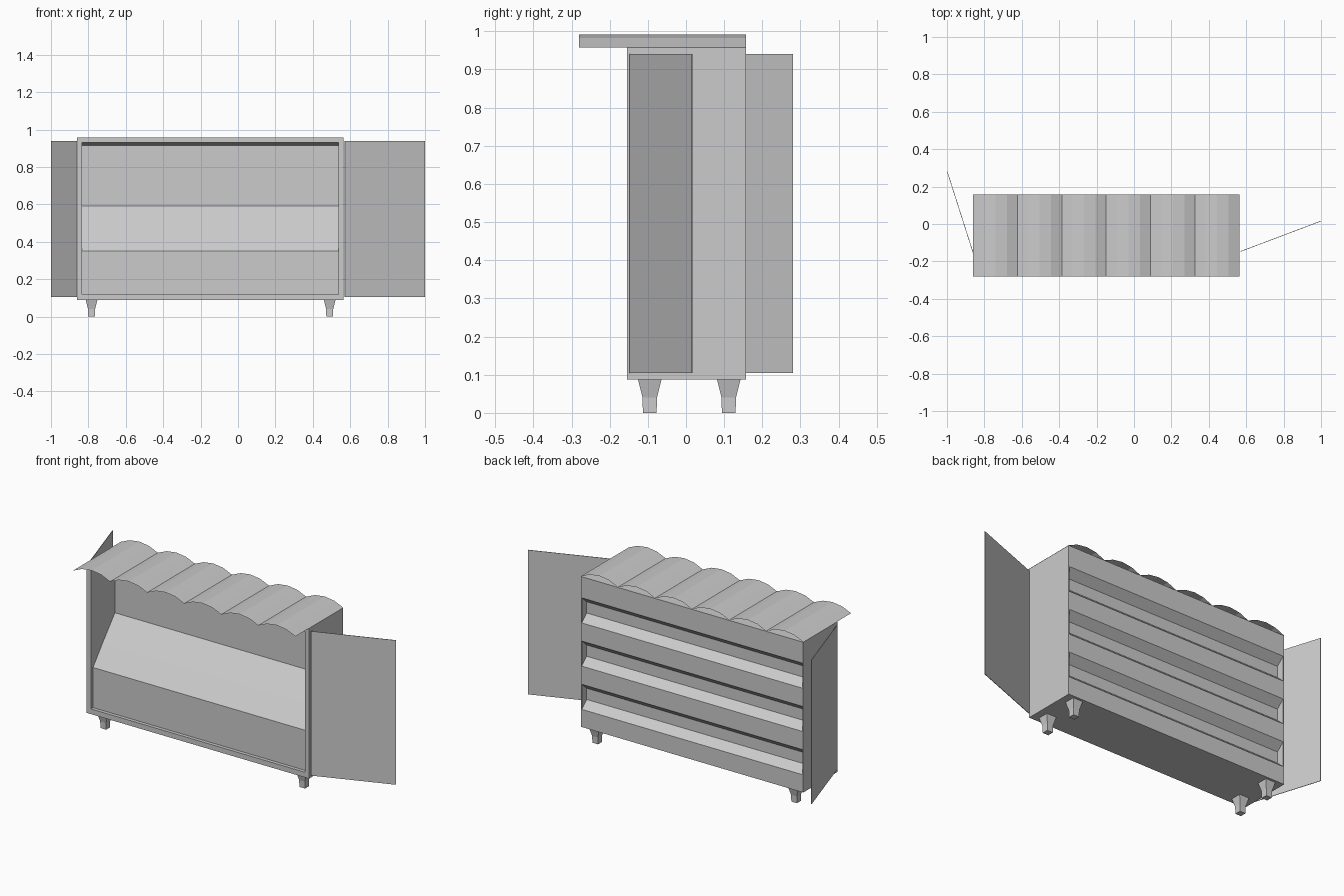
import bpy
import bmesh
import math
from mathutils import Vector

if "Cube" in bpy.data.objects:
    bpy.data.objects.remove(bpy.data.objects["Cube"], do_unlink=True)

GREY = (0.6, 0.6, 0.6, 1)
metal = bpy.data.materials.new("plain grey")
metal.use_nodes = True
metal.diffuse_color = GREY
metal.node_tree.nodes["Principled BSDF"].inputs["Base Color"].default_value = GREY

LEFT, RIGHT = -0.86, 0.563
FRONT, BACK = -0.155, 0.157
BOTTOM, TOP = 0.088, 0.957
SKIN = 0.006


def finish(name, bm, closed=True):
    if closed:
        bmesh.ops.recalc_face_normals(bm, faces=bm.faces)
    mesh = bpy.data.meshes.new(name)
    bm.to_mesh(mesh)
    bm.free()
    mesh.materials.append(metal)
    obj = bpy.data.objects.new(name, mesh)
    bpy.context.collection.objects.link(obj)
    return obj


def prism(name, outline, offset):
    """Extrude a closed outline of 3D points along an offset."""
    bm = bmesh.new()
    face = bm.faces.new([bm.verts.new(p) for p in outline])
    new = bmesh.ops.extrude_face_region(bm, geom=[face])["geom"]
    verts = [v for v in new if isinstance(v, bmesh.types.BMVert)]
    bmesh.ops.translate(bm, verts=verts, vec=offset)
    return finish(name, bm)


def box(name, x0, x1, y0, y1, z0, z1):
    outline = [(x0, y0, z0), (x0, y1, z0), (x0, y1, z1), (x0, y0, z1)]
    return prism(name, outline, (x1 - x0, 0, 0))


# Cabinet cross-section: front lip, sloping heap inside, ceiling, ribbed back
section = [(FRONT, BOTTOM), (FRONT, 0.118), (-0.135, 0.118), (-0.135, 0.35),
           (-0.05, 0.455), (0.065, 0.59), (0.065, 0.915), (FRONT, 0.932),
           (FRONT, TOP), (BACK, TOP)]
for i in range(3):
    high = 0.835 - 0.25 * i
    low = high - 0.145
    floor = BACK - 0.045
    section += [(BACK, high), (floor, high - 0.04), (floor, low + 0.04), (BACK, low)]
section.append((BACK, BOTTOM))
prism("cabinet_body", [(LEFT + SKIN, y, z) for y, z in section],
      (RIGHT - LEFT - 2 * SKIN, 0, 0))

# Side panels with inner jambs framing the opening
for side, x, d in (("right", LEFT, 1), ("left", RIGHT, -1)):
    box(side + "_side_panel", x, x + d * SKIN, FRONT, BACK, BOTTOM, TOP)
    box(side + "_jamb", x + d * SKIN, x + d * 0.027, FRONT, 0.07, 0.1, 0.94)


# Open doors, thin plates hinged at the front corners
def door(name, hinge, tip):
    a, b = Vector((*hinge, 0.105)), Vector((*tip, 0.105))
    across = (b - a).cross(Vector((0, 0, 1))).normalized() * 0.003
    prism(name, [a, b, b + across, a + across], (0, 0, 0.835))


door("left_door", (0.57, -0.145), (0.999, 0.017))
door("right_door", (-0.862, -0.153), (-1.0, 0.28))

# Corrugated roof: a thin sheet of six shallow arches
bm = bmesh.new()
ARCHES, STEPS = 6, 4
pitch = (RIGHT - LEFT) / ARCHES
rise = 0.033
radius = (pitch * pitch / 4 + rise * rise) / (2 * rise)
half = math.asin(pitch / 2 / radius)
rows = []
for i in range(ARCHES * STEPS + 1):
    arch, step = divmod(i, STEPS)
    angle = half * (2 * step / STEPS - 1)
    x = LEFT + pitch * (arch + 0.5) + radius * math.sin(angle)
    z = TOP + 0.001 + rise - radius * (1 - math.cos(angle))
    rows.append([bm.verts.new((x, y, z)) for y in (-0.28, BACK)])
for (a, b), (c, d) in zip(rows, rows[1:]):
    bm.faces.new((a, c, d, b))
finish("corrugated_roof", bm, closed=False)


# Feet: square, flared at the top
def foot(name, x, y):
    bm = bmesh.new()
    rings = []
    for z, r in ((0, 0.018), (0.04, 0.019), (BOTTOM, 0.031)):
        corners = ((-r, -r), (r, -r), (r, r), (-r, r))
        rings.append([bm.verts.new((x + u, y + v, z)) for u, v in corners])
    for low, high in zip(rings, rings[1:]):
        for i in range(4):
            j = (i + 1) % 4
            bm.faces.new((low[i], low[j], high[j], high[i]))
    bm.faces.new(rings[0])
    bm.faces.new(rings[-1])
    finish(name, bm)


for side, x in (("right", -0.783), ("left", 0.49)):
    for end, y in (("front", -0.095), ("back", 0.112)):
        foot(f"{end}_{side}_foot", x, y)
